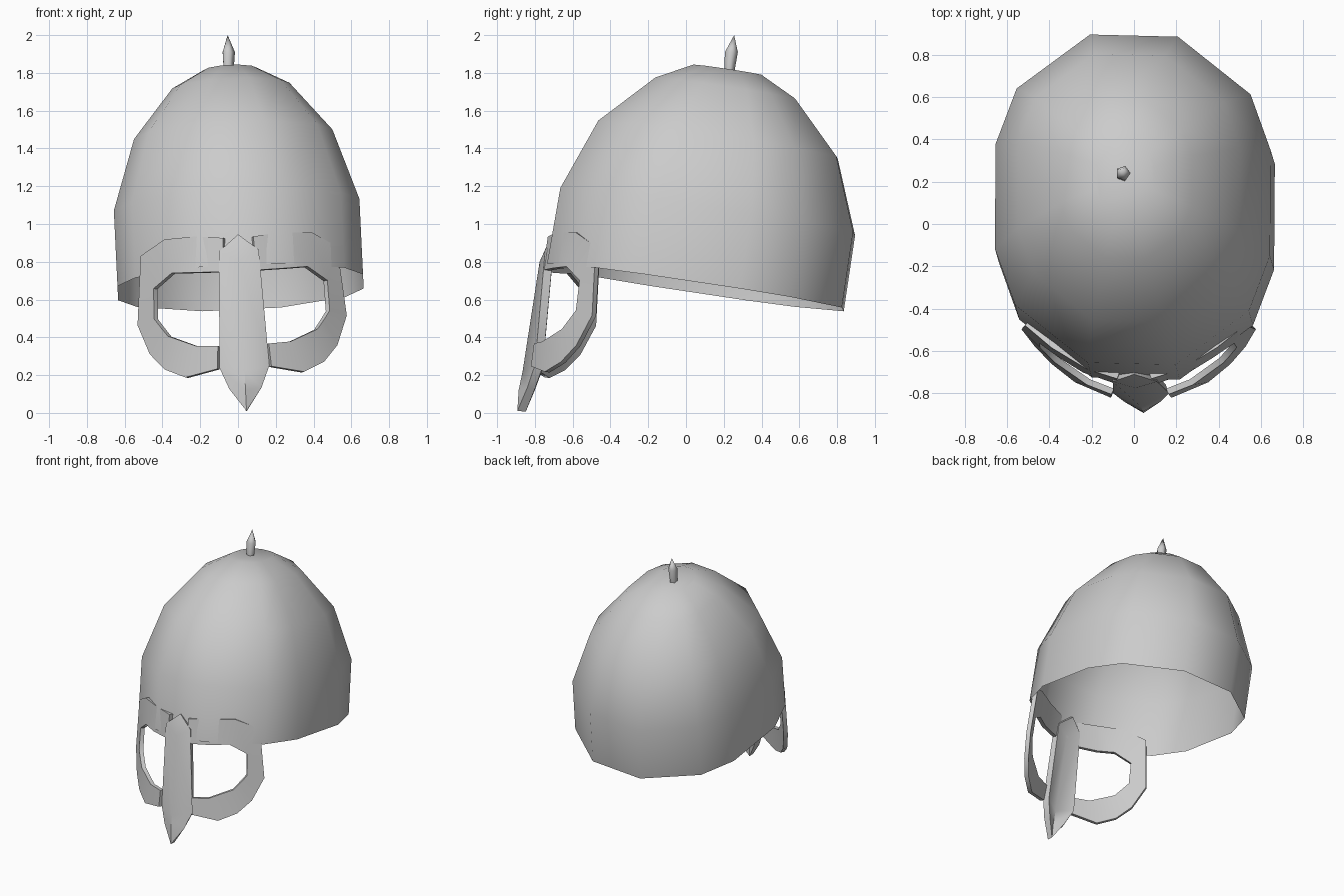
import bpy, bmesh, math

if "Cube" in bpy.data.objects:
    bpy.data.objects.remove(bpy.data.objects["Cube"])


def lean(x, y, z):
    # the whole helmet rolls slightly to one side
    return (x + 0.048 * (0.95 - z), y, z + 0.048 * x)


def make(name, verts, faces, angle, thickness=0.0):
    me = bpy.data.meshes.new(name)
    bm = bmesh.new()
    vs = [bm.verts.new(v) for v in verts]
    for f in faces:
        bm.faces.new([vs[i] for i in f])
    bmesh.ops.recalc_face_normals(bm, faces=bm.faces)
    bm.normal_update()
    # open plates must face forward so they thicken inward
    if thickness and sum(f.normal.y for f in bm.faces) > 0:
        bmesh.ops.reverse_faces(bm, faces=bm.faces)
    bm.to_mesh(me)
    bm.free()
    ob = bpy.data.objects.new(name, me)
    bpy.context.collection.objects.link(ob)
    bpy.ops.object.select_all(action='DESELECT')
    ob.select_set(True)
    bpy.context.view_layer.objects.active = ob
    if thickness:
        mod = ob.modifiers.new("thickness", 'SOLIDIFY')
        mod.thickness = thickness
        mod.offset = -1
        bpy.ops.object.modifier_apply(modifier=mod.name)
    bpy.ops.object.shade_smooth_by_angle(angle=math.radians(angle))
    return ob


def loft_faces(n, rings):
    return [(r * n + i, r * n + (i + 1) % n, (r + 1) * n + (i + 1) % n, (r + 1) * n + i)
            for r in range(rings - 1) for i in range(n)]


# Dome: twelve-sided rings (centre y, centre z, half width, half depth), sloping to the back
quarter = [(1, 0.32), (0.85, 0.66), (0.32, 1)]
section = (quarter + [(-x, y) for x, y in quarter[::-1]]
           + [(-x, -y) for x, y in quarter] + [(x, -y) for x, y in quarter[::-1]])
rings = [(0.05, 0.665, 0.65, 0.78), (0.115, 1.065, 0.65, 0.775), (0.17, 1.445, 0.525, 0.63),
         (0.21, 1.715, 0.31, 0.37), (0.22, 1.815, 0.135, 0.18)]
verts = [lean(u * w, cy + v * d - 0.025 * u * w, cz - 0.15 * v * d)
         for cy, cz, w, d in rings for u, v in section]
n = len(section)
faces = loft_faces(n, len(rings)) + [tuple(range(4 * n, 5 * n))]
make("dome", verts, faces, 60)

# Spike: five-sided, swelling then pointed
verts = [(-0.052 + r * math.sin(a), y + r * math.cos(a), z)
         for y, z, r in [(0.228, 1.79, 0.027), (0.24, 1.91, 0.036)]
         for a in [math.tau * i / 5 + 0.3 for i in range(5)]]
verts.append((-0.055, 0.255, 2.0))
faces = loft_faces(5, 2) + [(5 + i, 5 + (i + 1) % 5, 10) for i in range(5)]
make("spike", verts, faces, 80)

# Nose guard: ridged plate, rows of (half width, edge y, edge z, ridge y, ridge z)
rows = [(0.105, -0.745, 0.86, -0.775, 0.80), (0.132, -0.80, 0.245, -0.865, 0.22),
        (0.085, -0.84, 0.13, -0.886, 0.12)]
verts = [lean(0, -0.71, 0.945)]
for w, ye, ze, yr, zr in rows:
    verts += [lean(-w, ye, ze), lean(0, yr, zr), lean(w, ye, ze)]
verts.append(lean(0, -0.893, 0.01))
faces = [(0, 1, 2), (0, 2, 3), (7, 10, 8), (8, 10, 9)]
for r in (1, 4):
    faces += [(r, r + 3, r + 4, r + 1), (r + 1, r + 4, r + 5, r + 2)]
make("nose_guard", verts, faces, 45, 0.045)

# Eye guards: curved band around each eye, mirrored
outer = [(0.08, 0.93), (0.22, 0.945), (0.39, 0.937), (0.52, 0.856), (0.554, 0.49),
         (0.497, 0.335), (0.422, 0.25), (0.315, 0.203), (0.143, 0.24)]
inner = [(0.09, 0.752), (0.25, 0.755), (0.36, 0.758), (0.46, 0.68), (0.465, 0.52),
         (0.43, 0.47), (0.396, 0.425), (0.25, 0.366), (0.135, 0.361)]
m = len(outer)
for side, sx in (("right", 1), ("left", -1)):
    verts = [lean(sx * x, -0.735 + x * x + 0.15 * (z - 0.95), z) for x, z in outer + inner]
    faces = [(i, i + 1, m + i + 1, m + i) for i in range(m - 1)]
    make("eye_guard_" + side, verts, faces, 45, 0.03)
